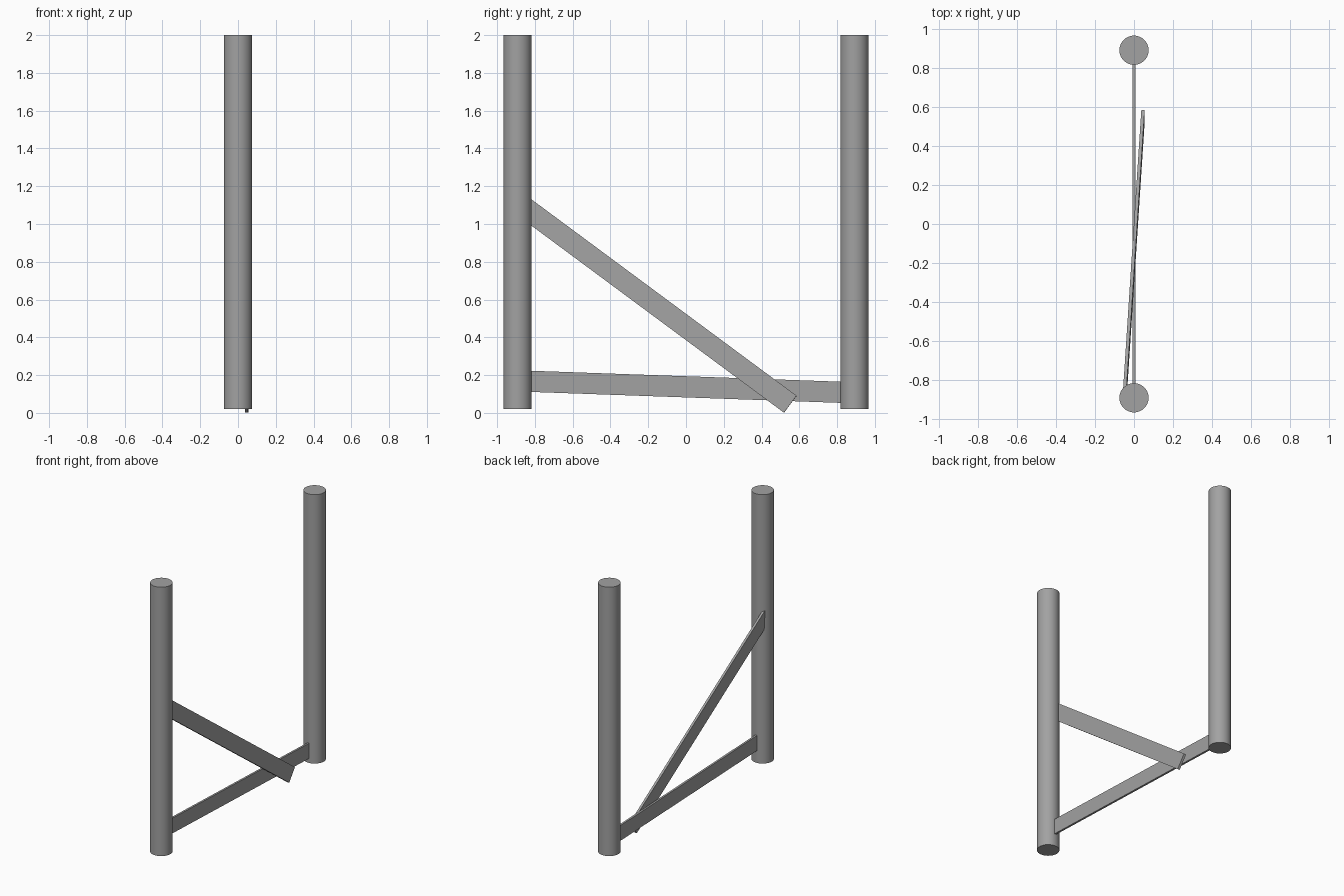
import bpy
import math
from mathutils import Matrix, Vector

cube = bpy.data.objects.get("Cube")
if cube:
    bpy.data.objects.remove(cube, do_unlink=True)

# Single grey material
GREY = (0.36, 0.36, 0.36, 1.0)
grey = bpy.data.materials.new("plain grey")
grey.use_nodes = True
grey.diffuse_color = GREY
grey.node_tree.nodes["Principled BSDF"].inputs["Base Color"].default_value = GREY

POST_Y, POST_R = 0.892, 0.075
BOTTOM, TOP = 0.02, 2.0


def add_post(name, y):
    bpy.ops.mesh.primitive_cylinder_add(
        vertices=48, radius=POST_R, depth=TOP - BOTTOM,
        location=(0, y, (TOP + BOTTOM) / 2))
    post = bpy.context.object
    post.name = name
    post.data.materials.append(grey)
    bpy.ops.object.shade_smooth_by_angle(angle=math.radians(40))


def add_plank(name, start, end, thickness, height):
    """Flat board between two end centres; its height axis stays in the yz plane."""
    start, end = Vector(start), Vector(end)
    span = end - start
    along = span.normalized()
    up = Vector((0, -span.z, span.y)).normalized()
    side = along.cross(up)
    bpy.ops.mesh.primitive_cube_add(size=1)
    plank = bpy.context.object
    plank.name = name
    plank.data.transform(Matrix.Diagonal((thickness, span.length, height, 1)))
    rotation = Matrix((side, along, up)).transposed().to_4x4()
    plank.matrix_world = Matrix.Translation((start + end) / 2) @ rotation
    plank.data.materials.append(grey)


# Two upright posts
add_post("front_post", -POST_Y)
add_post("back_post", POST_Y)

# Low rail joining the posts
add_plank("bottom_rail", (0, -0.85, 0.168), (0, 0.85, 0.108), 0.015, 0.112)

# Diagonal brace from the front post, crossing the rail
add_plank("diagonal_brace", (-0.048, -0.89, 1.114), (0.046, 0.552, 0.046), 0.017, 0.112)
